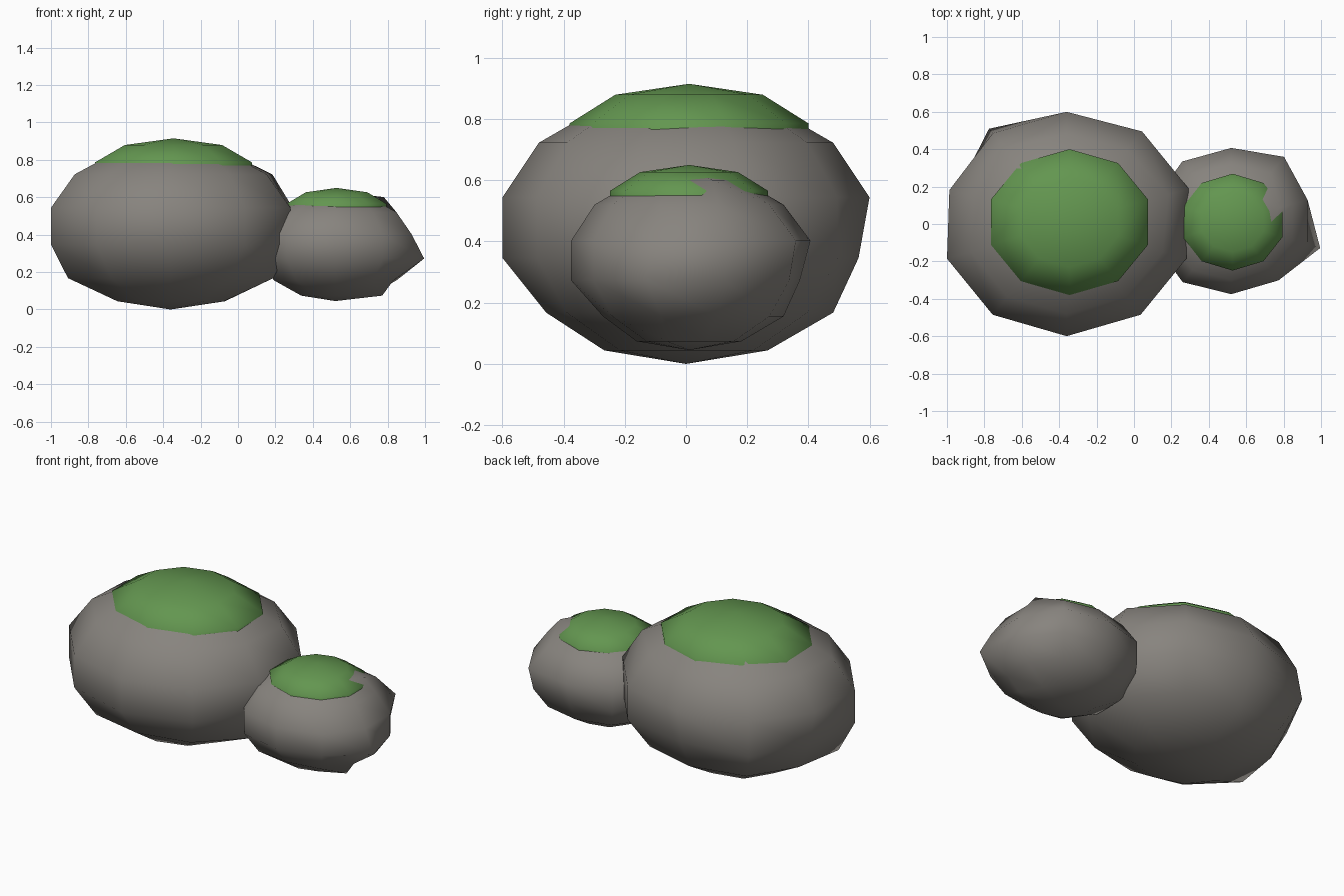
import bpy, bmesh, math

if "Cube" in bpy.data.objects:
    bpy.data.objects.remove(bpy.data.objects["Cube"])


def material(name, rgb):
    m = bpy.data.materials.new(name)
    m.diffuse_color = (*rgb, 1.0)
    m.use_nodes = True
    m.node_tree.nodes["Principled BSDF"].inputs["Base Color"].default_value = m.diffuse_color
    return m


STONE = material("warm grey stone", (0.245, 0.23, 0.21))
MOSS = material("moss green", (0.125, 0.305, 0.08))


def lump(name, centre, radii, rings, mat, columns=None, bumps=None):
    """Squashed ten-sided sphere. columns: angle -> outward scale of a whole column,
    bumps: (ring counted from the top, angle) -> outward scale of one corner."""
    columns, bumps = columns or {}, bumps or {}
    bm = bmesh.new()
    bmesh.ops.create_uvsphere(bm, u_segments=10, v_segments=rings, radius=1.0)
    for v in bm.verts:
        ring = round(math.acos(max(-1, min(1, v.co.z))) / math.pi * rings)
        angle = round(math.degrees(math.atan2(v.co.y, v.co.x))) % 360
        s = 1.0
        if 0 < ring < rings:
            s = bumps.get((ring, angle), columns.get(angle, 1.0))
        v.co.x = centre[0] + v.co.x * radii[0] * s
        v.co.y = centre[1] + v.co.y * radii[1] * s
        v.co.z = centre[2] + v.co.z * radii[2]
    for f in bm.faces:
        f.smooth = True
    me = bpy.data.meshes.new(name)
    bm.to_mesh(me)
    bm.free()
    me.materials.append(mat)
    ob = bpy.data.objects.new(name, me)
    bpy.context.collection.objects.link(ob)
    return ob


# Boulders, with slightly uneven corners
lump("large_boulder", (-0.36, 0, 0.445), (0.69, 0.615, 0.445), 7, STONE,
     columns={18: 1.02, 54: 1.02, 126: 1.05, 162: 0.97},
     bumps={(4, 162): 0.92, (3, 162): 0.98, (5, 198): 1.07, (5, 342): 1.07,
            (5, 270): 0.95, (4, 90): 0.94, (3, 126): 1.0, (2, 18): 1.06})
lump("small_boulder", (0.52, 0.01, 0.3375), (0.44, 0.395, 0.2925), 7, STONE,
     columns={54: 1.05, 126: 1.04, 234: 1.03},
     bumps={(4, 342): 1.165, (6, 342): 1.38, (1, 18): 1.43, (3, 54): 1.12,
            (4, 90): 0.94, (3, 90): 1.03, (5, 270): 0.91, (5, 342): 0.95})

# Moss caps, flattened lumps sunk into the boulder tops
lump("large_moss_cap", (-0.345, 0.01, 0.728), (0.465, 0.41, 0.187), 5, MOSS)
lump("small_moss_cap", (0.527, 0.01, 0.527), (0.295, 0.272, 0.123), 5, MOSS)
